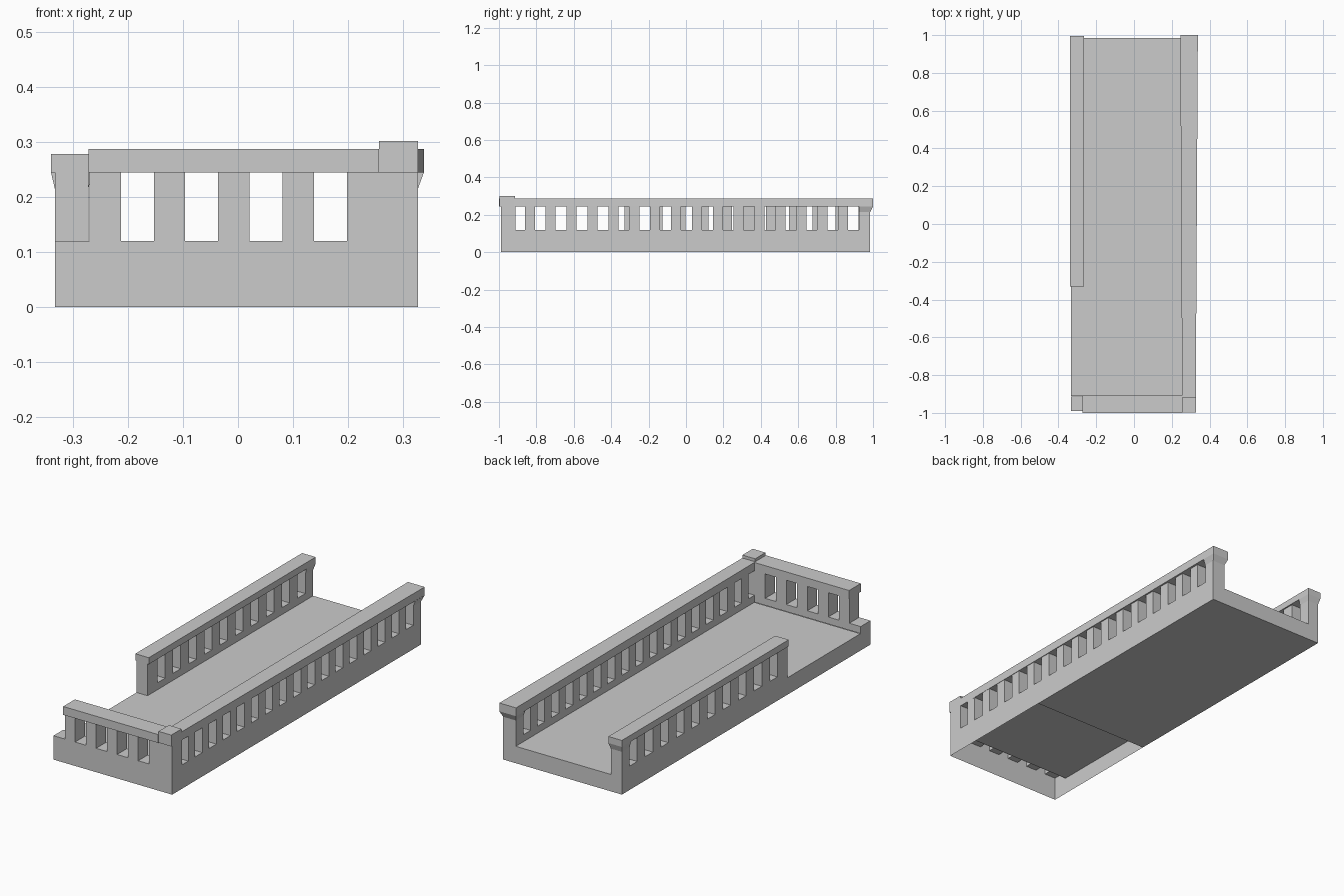
import bpy, bmesh

if "Cube" in bpy.data.objects:
    bpy.data.objects.remove(bpy.data.objects["Cube"])

DECK, SILL, HEAD = 0.085, 0.12, 0.245      # floor, opening bottom, opening top
X0, X1, Y0, Y1 = -0.333, 0.327, -0.99, 0.985
STEP = -0.33                               # left rail and closed underside start here
SIDES = {'bottom': (3, 2, 1, 0), 'top': (4, 5, 6, 7), 'front': (0, 1, 5, 4),
         'right': (1, 2, 6, 5), 'back': (2, 3, 7, 6), 'left': (3, 0, 4, 7)}


def rect(x0, x1, y0, y1, z):
    return [(x0, y0, z), (x1, y0, z), (x1, y1, z), (x0, y1, z)]


def hexa(bm, low, high, omit=()):
    v = [bm.verts.new(p) for p in low + high]
    for side, ids in SIDES.items():
        if side not in omit:
            bm.faces.new([v[i] for i in ids])


def box(bm, x0, x1, y0, y1, z0, z1, omit=()):
    hexa(bm, rect(x0, x1, y0, y1, z0), rect(x0, x1, y0, y1, z1), omit)


def sheet(bm, corners, down=False):
    f = bm.faces.new([bm.verts.new(p) for p in corners])
    if down:
        f.normal_flip()


def finish(bm, name):
    me = bpy.data.meshes.new(name)
    bm.to_mesh(me)
    bm.free()
    ob = bpy.data.objects.new(name, me)
    bpy.context.collection.objects.link(ob)


def span(along, a0, a1, b0, b1):
    return (a0, a1, b0, b1) if along == 'x' else (b0, b1, a0, a1)


def gaps_evenly(first, last, width, count):
    pitch = (last - first) / (count - 1)
    return [(first + i * pitch, first + i * pitch + width) for i in range(count)]


def balustrade(bm, along, a0, a1, b0, b1, gaps):
    """Hollow curb, sills in the gaps and posts between them."""
    open_ends = ('top', 'bottom')
    box(bm, *span(along, a0, a1, b0, b1), DECK, SILL, open_ends)
    start = a0
    for g0, g1 in gaps + [(a1, a1)]:
        if g0 - start > 0.001:
            box(bm, *span(along, start, g0, b0, b1), SILL, HEAD, open_ends)
        if g1 > g0:
            sheet(bm, rect(*span(along, g0, g1, b0, b1), SILL))
        start = g1


# deck: outer skirt, floor, and underside that is open in the front third
bm = bmesh.new()
box(bm, X0, X1, Y0, Y1, 0, DECK, ('top', 'bottom'))
sheet(bm, rect(X0, 0.26, -0.91, Y1, DECK))
sheet(bm, rect(X0, X1, STEP, Y1, 0), down=True)
finish(bm, "deck")

# right rail with a cap that flares toward the back
bm = bmesh.new()
balustrade(bm, 'y', -0.92, Y1, 0.257, X1, gaps_evenly(-0.92, 0.867, 0.058, 17))
plan = [(0.255, -0.92), (X1, -0.92), (0.338, 1.0), (0.245, 1.0)]
hexa(bm, [(x, y, HEAD) for x, y in plan], [(x, y, 0.287) for x, y in plan])
hexa(bm, rect(0.257, X1, 0.925, Y1, 0.215), rect(0.245, 0.338, 0.925, 1.0, HEAD), ('top', 'bottom'))
finish(bm, "right_rail")

# left rail, shorter and slightly lower
bm = bmesh.new()
balustrade(bm, 'y', STEP, Y1, X0, -0.272, gaps_evenly(-0.25, 0.863, 0.06, 10))
box(bm, -0.34, -0.265, STEP, 0.995, HEAD, 0.278)
hexa(bm, rect(X0, -0.272, 0.923, Y1, 0.215), rect(-0.34, -0.265, 0.923, 0.995, HEAD), ('top', 'bottom'))
finish(bm, "left_rail")

# front rail, with the low corner ledge as its first gap
bm = bmesh.new()
balustrade(bm, 'x', X0, X1, Y0, -0.912, [(X0, -0.27)] + gaps_evenly(-0.213, 0.138, 0.06, 4))
box(bm, -0.272, 0.256, -1.0, -0.907, HEAD, 0.287)
finish(bm, "front_rail")

# raised cap on the front right corner post
bm = bmesh.new()
box(bm, 0.256, X1, -0.997, -0.915, HEAD, 0.302)
finish(bm, "corner_cap")
